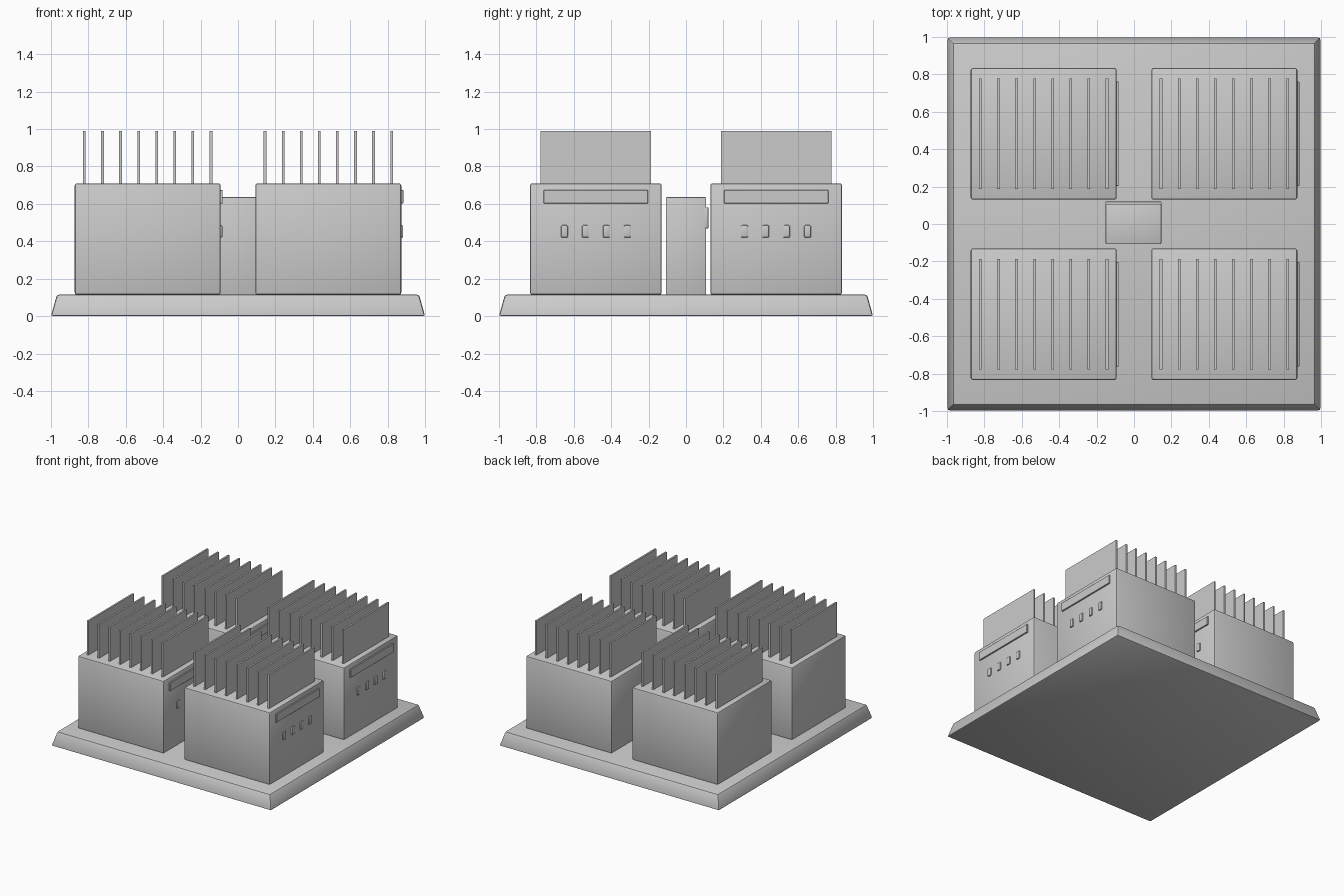
import bpy, bmesh

if "Cube" in bpy.data.objects:
    bpy.data.objects.remove(bpy.data.objects["Cube"])

grey = bpy.data.materials.new("neutral grey")
grey.diffuse_color = (0.6, 0.6, 0.6, 1)
grey.use_nodes = True
grey.node_tree.nodes["Principled BSDF"].inputs["Base Color"].default_value = grey.diffuse_color


def block(name, centre, size, bevel=0.0, segments=2, taper=0.0):
    """Box part with optional inward taper at the top and rounded edges."""
    bm = bmesh.new()
    bmesh.ops.create_cube(bm, size=1)
    for v in bm.verts:
        inset = taper if v.co.z > 0 else 0
        for i in range(3):
            half = size[i] / 2 - (inset if i < 2 else 0)
            v.co[i] = half if v.co[i] > 0 else -half
    if bevel:
        bmesh.ops.bevel(bm, geom=bm.edges[:], offset=bevel, segments=segments,
                        profile=0.5, affect='EDGES')
    mesh = bpy.data.meshes.new(name)
    bm.to_mesh(mesh)
    bm.free()
    mesh.materials.append(grey)
    ob = bpy.data.objects.new(name, mesh)
    ob.location = centre
    bpy.context.collection.objects.link(ob)
    if bevel:
        bpy.context.view_layer.objects.active = ob
        ob.select_set(True)
        bpy.ops.object.shade_smooth_by_angle()
        ob.select_set(False)
    return ob


# Sloped base slab
block("base", (0, 0, 0.0575), (2, 2, 0.115), 0.012, 2, taper=0.032)

# Four cabinets with cooling fins, vent strip and indicator buttons
for cx in (-0.483, 0.483):
    for cy in (-0.482, 0.482):
        block("cabinet", (cx, cy, 0.412), (0.78, 0.704, 0.596), 0.012)
        for i in range(8):
            block("cooling_fin", (cx + (i - 3.5) * 0.0967, cy, 0.84),
                  (0.014, 0.59, 0.3))
        side = cx + 0.39
        block("vent_strip", (side, cy, 0.638), (0.022, 0.558, 0.07), 0.002, 1)
        for i in range(4):
            block("indicator", (side, cy + (i - 1.5) * 0.112, 0.453),
                  (0.02, 0.036, 0.066), 0.006)

# Central control box with a raised rear panel
block("control_box", (-0.003, 0, 0.374), (0.298, 0.216, 0.524), 0.006)
block("control_panel", (-0.003, 0.109, 0.525), (0.3, 0.022, 0.112), 0.004)
